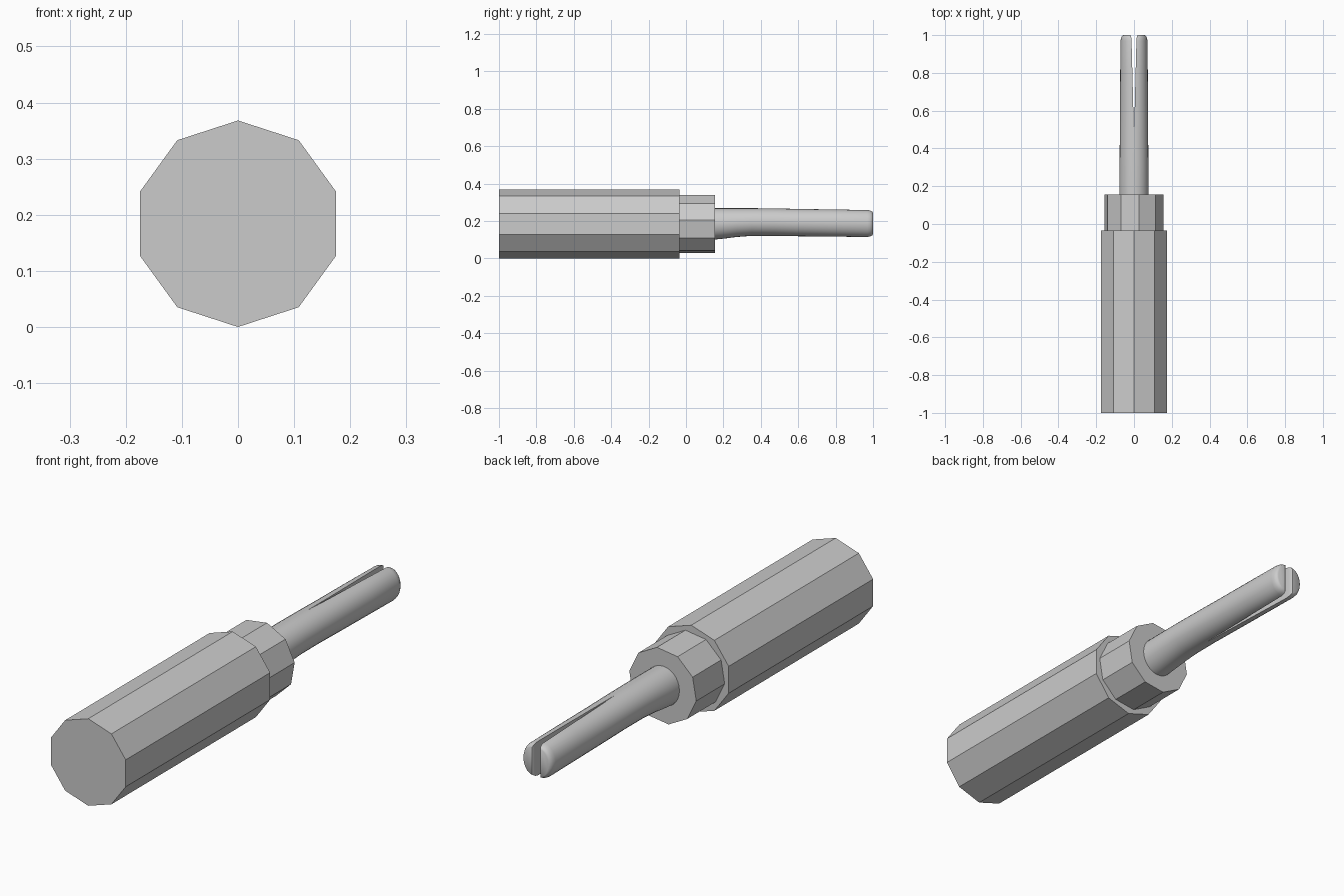
import bpy, bmesh
from math import pi, sin, cos, radians

if "Cube" in bpy.data.objects:
    bpy.data.objects.remove(bpy.data.objects["Cube"])

CZ = 0.184  # height of the shared axis


def make_object(name, bm):
    bmesh.ops.recalc_face_normals(bm, faces=bm.faces)
    mesh = bpy.data.meshes.new(name)
    bm.to_mesh(mesh)
    bm.free()
    ob = bpy.data.objects.new(name, mesh)
    bpy.context.collection.objects.link(ob)
    return ob


def decagon_prism(name, radius, y0, y1, turn):
    bm = bmesh.new()
    rings = [[bm.verts.new((radius * cos(radians(turn + 36 * i)), y,
                            CZ + radius * sin(radians(turn + 36 * i))))
              for i in range(10)] for y in (y0, y1)]
    for i in range(10):
        j = (i + 1) % 10
        bm.faces.new((rings[0][i], rings[0][j], rings[1][j], rings[1][i]))
    for ring in rings:
        bm.faces.new(ring)
    return make_object(name, bm)


# Ten-sided handle and the slightly twisted collar
decagon_prism("handle", 0.184, -1.0, -0.035, 90)
decagon_prism("collar", 0.158, -0.04, 0.155, 80)

# Split shaft: half-round sections along y (y, inner x, outer x, bottom z, top z)
stations = [
    (0.15, 0.0, 0.078, 0.100, 0.268),
    (0.20, 0.0, 0.078, 0.105, 0.268),
    (0.27, 0.0, 0.077, 0.114, 0.268),
    (0.35, 0.0, 0.076, 0.120, 0.268),
    (0.47, 0.0, 0.075, 0.120, 0.267),
    (0.60, 0.0035, 0.074, 0.118, 0.264),
    (0.80, 0.0085, 0.073, 0.116, 0.261),
    (0.970, 0.013, 0.071, 0.114, 0.258),
    (0.985, 0.014, 0.069, 0.117, 0.255),
    (0.996, 0.016, 0.063, 0.123, 0.249),
    (1.000, 0.020, 0.056, 0.130, 0.242),
]
SEG = 14
bm = bmesh.new()
rings = []
for y, xi, xo, zb, zt in stations:
    mid, half = (zb + zt) / 2, (zt - zb) / 2
    rings.append([bm.verts.new((xi + (xo - xi) * sin(pi * k / SEG), y,
                                mid - half * cos(pi * k / SEG)))
                  for k in range(SEG + 1)])
for n, (a, b) in enumerate(zip(rings, rings[1:])):
    for k in range(SEG):
        bm.faces.new((a[k], a[k + 1], b[k + 1], b[k]))
    if stations[n + 1][1] > 0:  # flat inner wall only where the slot is open
        bm.faces.new((a[0], b[0], b[-1], a[-1]))
bm.faces.new(rings[-1])
shaft = make_object("split_shaft", bm)

# Smooth round sides, sharp slot edges, then mirror the second prong
bpy.context.view_layer.objects.active = shaft
shaft.select_set(True)
bpy.ops.object.shade_smooth_by_angle(angle=radians(40))
mirror = shaft.modifiers.new("mirror", 'MIRROR')
mirror.use_axis[0] = True
mirror.merge_threshold = 0.0005
